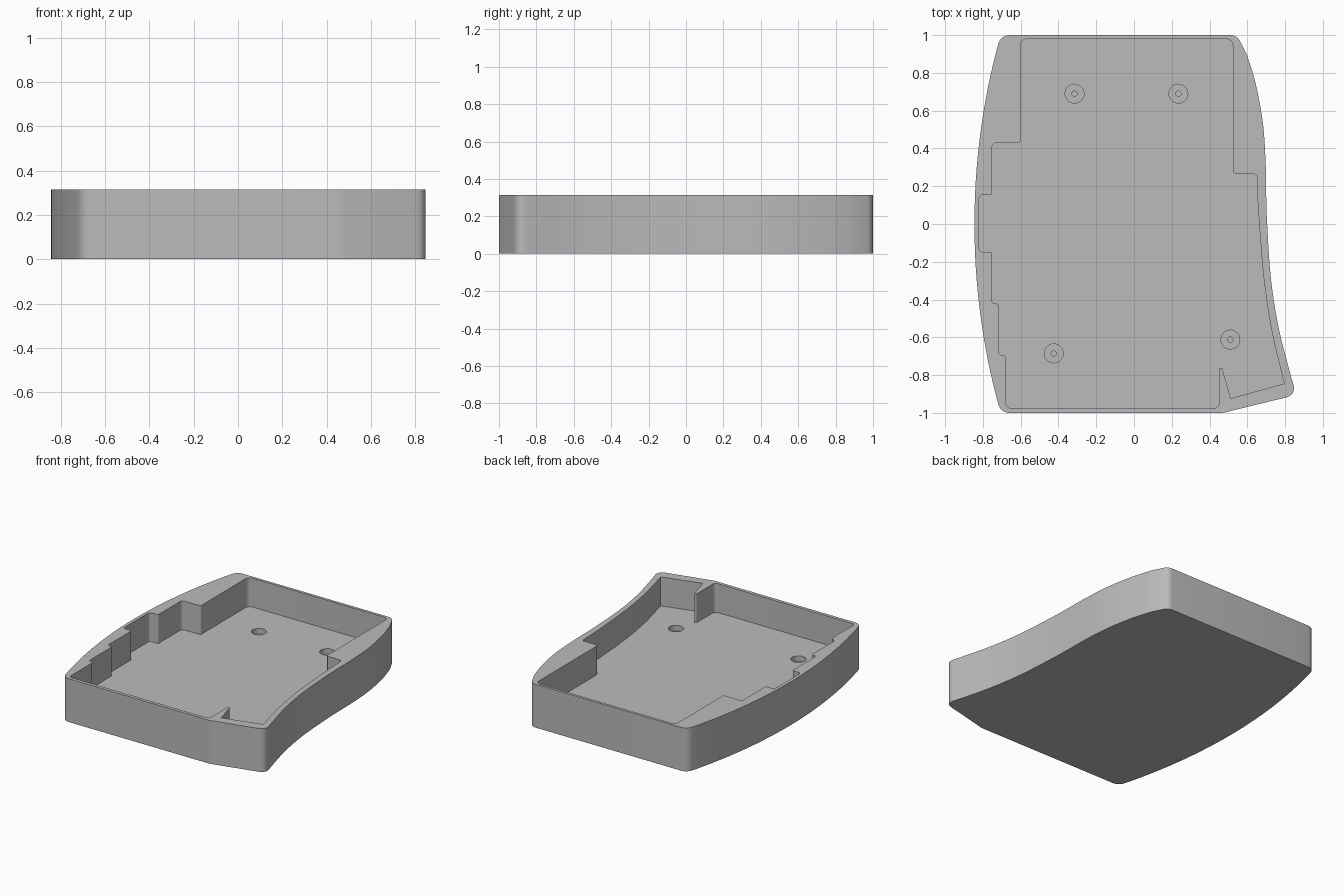
import bpy, bmesh, math
from mathutils import Vector

if "Cube" in bpy.data.objects:
    bpy.data.objects.remove(bpy.data.objects["Cube"])

HEIGHT, FLOOR = 0.315, 0.105

grey = bpy.data.materials.new("plain grey")
grey.diffuse_color = (0.5, 0.5, 0.5, 1)
grey.use_nodes = True
grey.node_tree.nodes["Principled BSDF"].inputs["Base Color"].default_value = grey.diffuse_color


def spline(pts, n=5):
    """Smooth run of points through pts (no corner rounding)."""
    p = [Vector(q) for q in pts]
    p = [2 * p[0] - p[1]] + p + [2 * p[-1] - p[-2]]
    out = []
    for a, b, c, d in zip(p, p[1:], p[2:], p[3:]):
        for i in range(n):
            t = i / n
            v = 0.5 * (2 * b + (c - a) * t + (2 * a - 5 * b + 4 * c - d) * t**2
                       + (3 * b - a - 3 * c + d) * t**3)
            out.append((v.x, v.y, 0))
    return out + [(*pts[-1], 0)]


def rounded(points, steps=6):
    """Fillet each (x, y, radius) corner of a closed outline."""
    out = []
    for i, (x, y, r) in enumerate(points):
        c = Vector((x, y))
        if r == 0:
            out.append(c)
            continue
        u = (Vector(points[i - 1][:2]) - c).normalized()
        w = (Vector(points[(i + 1) % len(points)][:2]) - c).normalized()
        half = u.angle(w) / 2
        centre = c + (u + w).normalized() * r / math.sin(half)
        start = c + u * r / math.tan(half) - centre
        end = c + w * r / math.tan(half) - centre
        sweep = start.angle_signed(end)
        a0 = math.atan2(start.y, start.x)
        for k in range(steps + 1):
            a = a0 - sweep * k / steps
            out.append(centre + r * Vector((math.cos(a), math.sin(a))))
    return out


def prism(name, outline, z0, z1):
    bm = bmesh.new()
    face = bm.faces.new([bm.verts.new((p.x, p.y, z0)) for p in outline])
    top = bmesh.ops.extrude_face_region(bm, geom=[face])["geom"]
    bmesh.ops.translate(bm, vec=(0, 0, z1 - z0),
                        verts=[v for v in top if isinstance(v, bmesh.types.BMVert)])
    bmesh.ops.recalc_face_normals(bm, faces=bm.faces)
    mesh = bpy.data.meshes.new(name)
    bm.to_mesh(mesh)
    bm.free()
    mesh.materials.append(grey)
    ob = bpy.data.objects.new(name, mesh)
    bpy.context.collection.objects.link(ob)
    return ob


def circle(x, y, r, n=32):
    return [Vector((x + r * math.cos(2 * math.pi * i / n),
                    y + r * math.sin(2 * math.pi * i / n))) for i in range(n)]


# Outer body: bowed left side, S-shaped right side
R = 3.67
left = [(-0.845 + R - math.sqrt(R * R - y * y), y, 0)
        for y in [-0.9 + 1.8 * i / 24 for i in range(25)]]
right = spline([(0.60, 0.89), (0.645, 0.74), (0.683, 0.53), (0.697, 0.32), (0.70, 0.15),
                (0.705, 0), (0.725, -0.29), (0.767, -0.555), (0.832, -0.81)])
body = rounded([(-0.706, 1, 0.06), (0.545, 1, 0.055)] + right
               + [(0.86, -0.905, 0.05), (0.47, -1, 0.1), (-0.706, -1, 0.06)] + left)
tray = prism("tray", body, 0, HEIGHT)

# Pocket: stepped left wall, curved right wall, thin wedge at the front
inner_curve = spline([(0.655, 0.12), (0.663, 0), (0.687, -0.29), (0.73, -0.57), (0.795, -0.845)])
pocket = rounded([(-0.602, 0.98, 0.035), (0.523, 0.98, 0.035), (0.523, 0.265, 0.02),
                  (0.65, 0.265, 0.02)] + inner_curve
                 + [(0.512, -0.923, 0), (0.466, -0.762, 0.006), (0.45, -0.762, 0.006),
                    (0.45, -0.975, 0.025), (-0.677, -0.975, 0.025), (-0.677, -0.695, 0.02),
                    (-0.714, -0.695, 0.016), (-0.714, -0.422, 0.016), (-0.752, -0.422, 0.016),
                    (-0.752, -0.148, 0.01), (-0.82, -0.148, 0.02), (-0.82, 0.155, 0.02),
                    (-0.752, 0.155, 0.01), (-0.752, 0.43, 0.025), (-0.602, 0.43, 0.008)])
cutters = [prism("pocket_cutter", pocket, FLOOR, HEIGHT + 0.1)]

# Screw recesses with small pilot holes
for x, y in [(-0.315, 0.69), (0.235, 0.69), (-0.425, -0.685), (0.51, -0.612)]:
    cutters.append(prism("recess_cutter", circle(x, y, 0.05), FLOOR - 0.04, FLOOR + 0.05))
    cutters.append(prism("pilot_cutter", circle(x, y, 0.014, 16), FLOOR - 0.075, FLOOR + 0.03))

for c in cutters:
    mod = tray.modifiers.new(c.name, 'BOOLEAN')
    mod.operation, mod.solver, mod.object = 'DIFFERENCE', 'EXACT', c
    c.hide_render = True
    c.hide_set(True)

# Bake the cuts, then smooth the curved walls
bpy.context.view_layer.update()
mesh = bpy.data.meshes.new_from_object(tray.evaluated_get(bpy.context.evaluated_depsgraph_get()))
tray.modifiers.clear()
tray.data = mesh
for c in cutters:
    bpy.data.objects.remove(c)
bpy.ops.object.select_all(action='DESELECT')
tray.select_set(True)
bpy.context.view_layer.objects.active = tray
bpy.ops.object.shade_smooth_by_angle(angle=math.radians(30))
